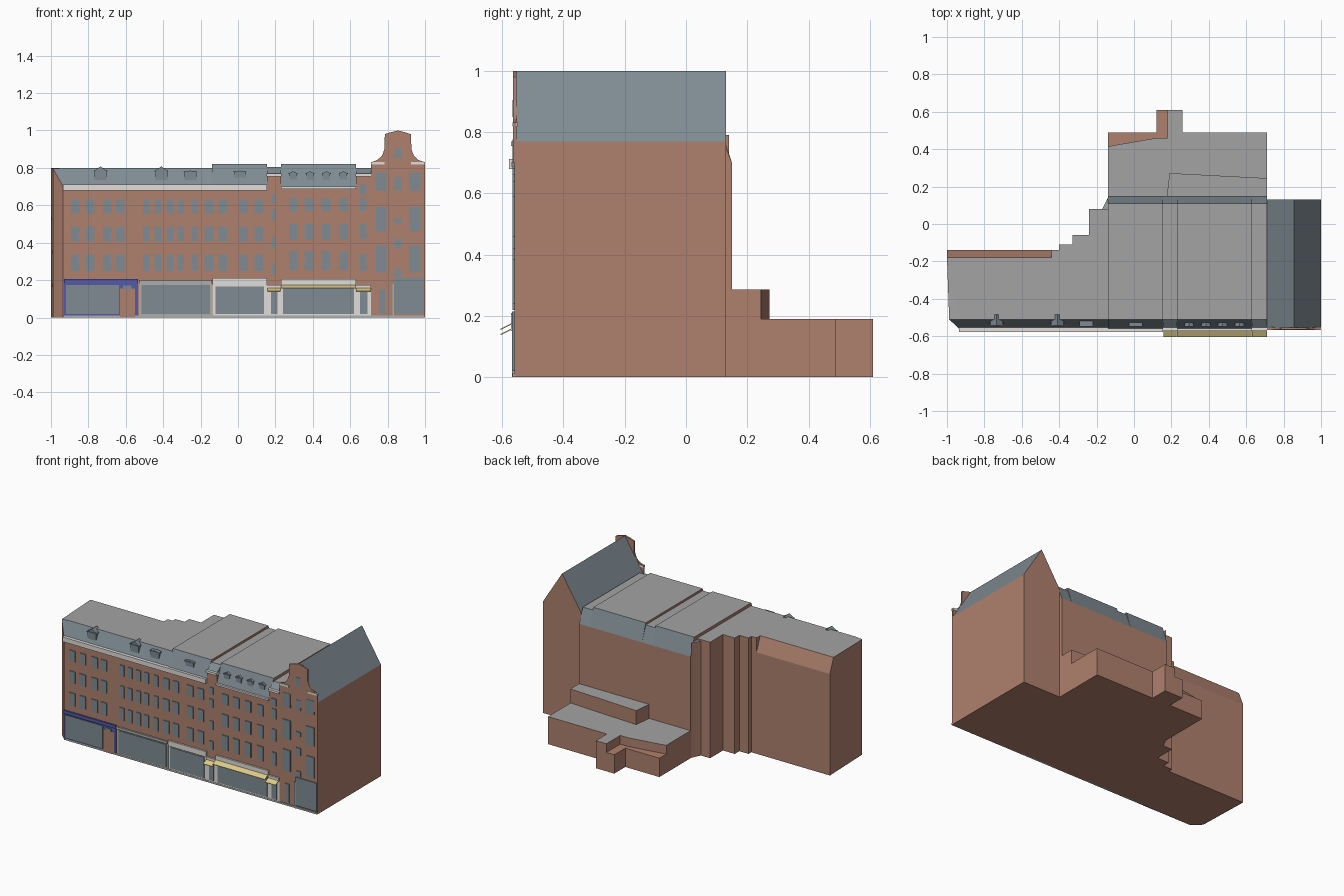
import bpy, bmesh
from mathutils import Vector

cube = bpy.data.objects.get("Cube")
if cube:
    bpy.data.objects.remove(cube, do_unlink=True)


def material(name, r, g, b):
    m = bpy.data.materials.new(name)
    m.use_nodes = True
    m.diffuse_color = (r, g, b, 1)
    m.node_tree.nodes["Principled BSDF"].inputs["Base Color"].default_value = (r, g, b, 1)
    return m


BRICK = material("brick", .43, .22, .155)
STEEL = material("slate_blue", .21, .26, .29)
ROOF = material("flat_roof_grey", .37, .37, .37)
WHITE = material("white_trim", .75, .73, .70)
STONE = material("grey_stone", .42, .42, .40)
BLUE = material("blue_shopfront", .09, .10, .38)
YELLOW = material("yellow_awning", .72, .60, .25)
WALL = -.56  # plane of the street front


def finish(name, bm, mats, rule=None):
    bmesh.ops.recalc_face_normals(bm, faces=bm.faces)
    bm.normal_update()
    if rule:
        for f in bm.faces:
            f.material_index = rule(f.normal)
    me = bpy.data.meshes.new(name)
    bm.to_mesh(me)
    bm.free()
    for m in mats:
        me.materials.append(m)
    ob = bpy.data.objects.new(name, me)
    bpy.context.collection.objects.link(ob)
    return ob


def prism(name, pts, axis, lo, hi, mats, rule=None):
    """Extrude a 2D outline along the x, y or z axis."""
    place = {"x": lambda p, t: (t, p[0], p[1]),
             "y": lambda p, t: (p[0], t, p[1]),
             "z": lambda p, t: (p[0], p[1], t)}[axis]
    bm = bmesh.new()
    face = bm.faces.new([bm.verts.new(place(p, lo)) for p in pts])
    ext = bmesh.ops.extrude_face_region(bm, geom=[face])
    shift = Vector(place((0, 0), hi - lo))
    bmesh.ops.translate(bm, vec=shift, verts=[v for v in ext["geom"] if isinstance(v, bmesh.types.BMVert)])
    return finish(name, bm, mats, rule)


def box(name, x0, x1, y0, y1, z0, z1, mats, rule=None):
    return prism(name, [(x0, y0), (x1, y0), (x1, y1), (x0, y1)], "z", z0, z1, mats, rule)


def plate(name, x0, x1, z0, z1, mat, thick=.005):
    return box(name, x0, x1, WALL - thick, WALL + .004, z0, z1, [mat])


SHELL = [BRICK, STEEL, ROOF]


def roof_rule(n):
    return 2 if n.z > .9 else 1 if n.z > .2 else 0


def brick_back_rule(n):
    return 0 if n.y > .2 else roof_rule(n)


def bay(name, x0, x1, back, top, eave, slope=0, rule=roof_rule, front_in=.05):
    """Slice of the terrace with a steep front roof and optional rear slope."""
    pts = [(WALL, 0), (WALL, eave), (WALL + front_in, top), (back - slope, top)]
    if slope:
        pts.append((back, .70))
    pts.append((back, 0))
    return prism(name, pts, "x", x0, x1, SHELL, rule)


# Left wing, stepping back toward the middle
bay("left_wing", -.935, -.44, -.14, .80, .70, .04, brick_back_rule)
for i, (x0, x1, back) in enumerate([(-.44, -.40, -.14), (-.40, -.33, -.11), (-.33, -.24, -.06), (-.24, -.14, .08)]):
    bay(f"left_wing_step_{i}", x0, x1, back, .80, .70)
prism("step_corner", [(-.17, .0), (-.17, .08), (-.14, .14), (-.14, .0)], "z", 0, .79, SHELL, roof_rule)

# Chamfered left corner
bm = bmesh.new()
for p in [(-1, -.14, 0), (-.988, -.51, 0), (-.935, WALL, 0), (-.935, -.14, 0), (-.935, WALL, .70),
          (-.935, -.51, .80), (-.988, -.51, .795), (-1, -.18, .80), (-.935, -.18, .80),
          (-1, -.14, .70), (-.935, -.14, .70)]:
    bm.verts.new(p)
bmesh.ops.convex_hull(bm, input=bm.verts)
bmesh.ops.dissolve_limit(bm, angle_limit=.02, verts=bm.verts, edges=bm.edges)
finish("left_corner", bm, SHELL, brick_back_rule)

# Middle houses with narrow brick piers between them
bay("middle_house_left", -.14, .155, .15, .82, .71, .04)
bay("pier_left", .155, .23, .15, .805, .765, .04)
bay("middle_house_right", .23, .63, .15, .82, .695, .04)
bay("pier_right", .63, .71, .15, .80, .765, .04)

# Gabled house on the right
prism("gabled_house", [(.71, 0), (1, 0), (1, .77), (.855, 1), (.71, .77)], "y", WALL, .13, SHELL, roof_rule)
half = [(.145, .70), (.145, .83), (.11, .842), (.085, .865), (.072, .90), (.07, .98), (.04, .99)]
outline = [(.855 + x, z) for x, z in half] + [(.855, 1)] + [(.855 - x, z) for x, z in reversed(half)]
prism("curved_gable", outline, "y", WALL - .004, WALL + .006, [BRICK])
for s in (-1, 1):
    x = .855 + s * .108
    box("gable_trim", x - .037, x + .037, -.567, -.55, .818, .832, [WHITE])

# Low rear extensions
prism("rear_extension", [(-.14, .10), (.71, .10), (.71, .49), (.26, .49), (.26, .61), (.18, .61),
                         (.18, .46), (.12, .46), (-.14, .415)], "z", 0, .19, SHELL, roof_rule)
prism("rear_upper_step", [(.17, .10), (.71, .10), (.71, .245), (.19, .272)], "z", .18, .287, SHELL, roof_rule)
prism("rear_ledge", [(-.14, .40), (.18, .40), (.18, .61), (.12, .61), (.12, .49), (-.14, .49)],
      "z", 0, .13, [BRICK])

# Cornices
box("cornice_left", -.935, .155, -.577, -.55, .68, .712, [WHITE])
box("cornice_right", .23, .63, -.572, -.55, .688, .70, [WHITE])
for x0, x1 in ((.152, .232), (.628, .712)):
    box("pier_cap", x0, x1, -.572, -.53, .755, .77, [WHITE])

# Windows, one group per house: centres, width, sill and head heights
window_groups = [
    ((-.87, -.79, -.70, -.63, -.155, -.08, .03, .11), .046, ((.25, .337), (.406, .487), (.556, .63))),
    ((-.49, -.43, -.365, -.305, -.23), .034, ((.25, .337), (.406, .487), (.556, .63))),
    ((.295, .38, .47, .565), .047, ((.255, .355), (.415, .50), (.567, .64))),
    ((.192,), .025, ((.23, .29), (.37, .43), (.52, .58), (.61, .66))),
    ((.67,), .034, ((.25, .34), (.42, .50), (.57, .64), (.66, .71))),
    ((.765, .945), .06, ((.24, .385), (.46, .59), (.68, .775))),
    ((.855,), .035, ((.22, .26), (.37, .42), (.50, .53), (.68, .75), (.85, .905))),
]
for centres, w, rows in window_groups:
    for c in centres:
        for z0, z1 in rows:
            plate("window", c - w / 2, c + w / 2, z0, z1, STEEL, .006)

# Dormers
for c, w, z0, z1, peak in [(-.735, .064, .725, .785, .808), (-.41, .064, .725, .785, .808),
                           (-.255, .064, .725, .782, .785), (.01, .064, .725, .782, .785),
                           (.295, .04, .71, .772, .782), (.385, .04, .71, .772, .782),
                           (.473, .04, .71, .772, .782), (.563, .04, .71, .772, .782)]:
    h = w / 2
    prism("dormer", [(c - h, z0), (c + h, z0), (c + h, z1), (c, peak), (c - h, z1)],
          "y", -.543, -.485, [STEEL])
    box("dormer_eave", c - h - .004, c + h + .004, -.548, -.49, z1 - .005, z1, [STEEL])


# Shopfronts: surround plate, glazing and a projecting sign band
def shop(name, x0, x1, g0, g1, head, trim, sign_top):
    plate(name + "_surround", x0, x1, 0, head + .012, trim, .004)
    plate(name + "_glass", g0, g1, .02, head, STEEL, .008)
    box(name + "_sign", x0, x1, -.572, -.55, head + .008, sign_top, [trim])


shop("blue_shop", -.93, -.535, -.92, -.635, .175, BLUE, .205)
plate("blue_shop_door_wall", -.63, -.55, 0, .155, BRICK, .007)
plate("blue_shop_door", -.615, -.57, .15, .17, STEEL, .009)
shop("wide_shop", -.53, -.14, -.515, -.15, .175, STONE, .20)
shop("white_shop", -.135, .155, -.12, .14, .165, WHITE, .21)
shop("awning_shop", .23, .63, .24, .62, .16, WHITE, .205)
for i, (x0, x1) in enumerate(((.155, .23), (.63, .71))):
    shop(f"pier_shop_{i}", x0, x1, x0 + .022, x1 - .018, .145, WHITE, .175)
plate("corner_shop_glass", .835, .995, .02, .215, STEEL, .008)
plate("corner_shop_post", .825, .835, .0, .18, STONE, .008)
plate("brick_house_door", .755, .785, .02, .15, STEEL, .006)
box("street_plinth", -.93, 1, -.566, -.55, 0, .012, [STONE])

# Sloping awnings
for x0, x1, z in ((.157, .228, .163), (.23, .628, .18), (.63, .71, .163)):
    prism("awning", [(-.562, z), (-.605, z - .022), (-.605, z - .026), (-.562, z - .004)],
          "x", x0, x1, [YELLOW])
